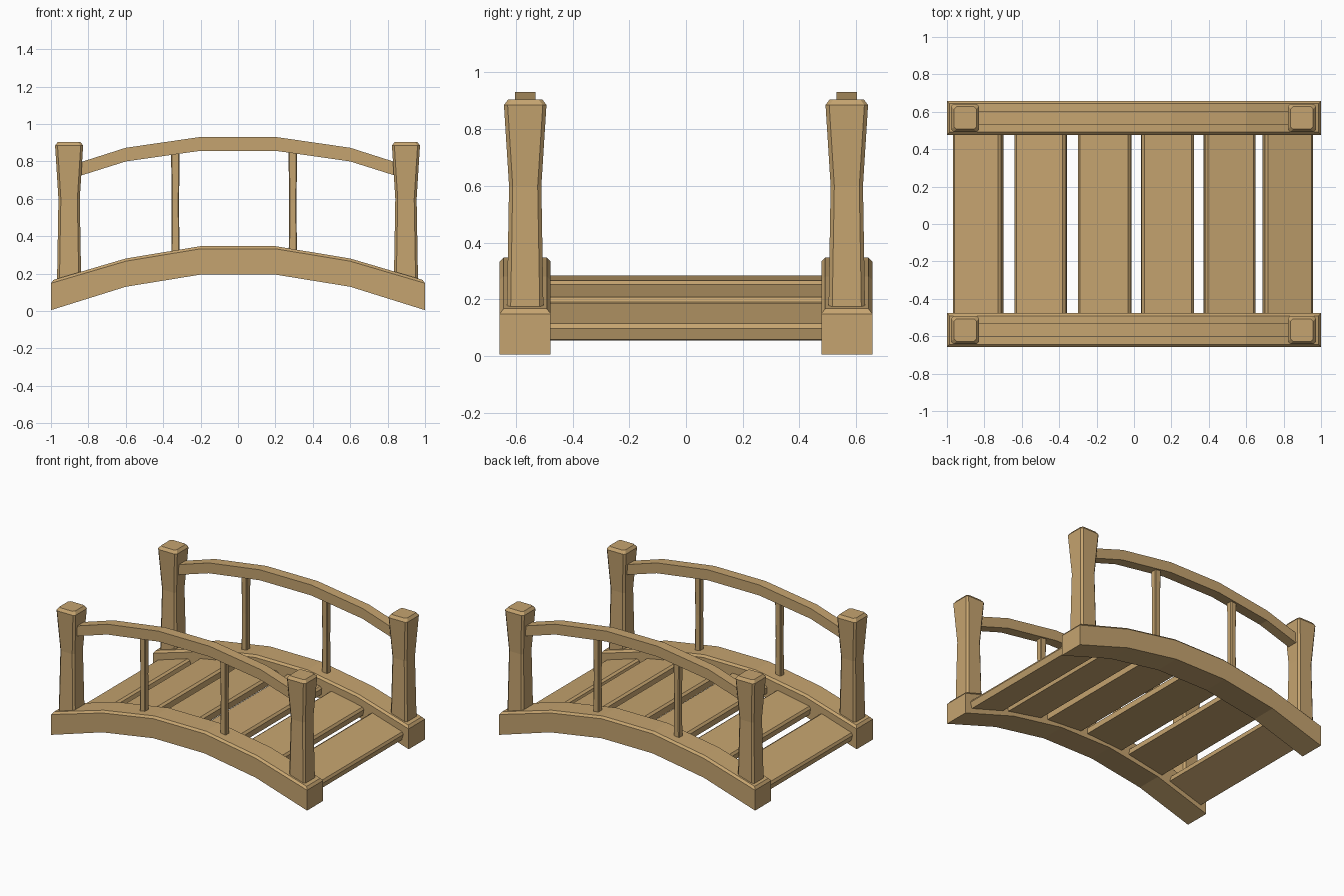
import bpy, bmesh, math
from mathutils import Matrix

if "Cube" in bpy.data.objects:
    bpy.data.objects.remove(bpy.data.objects["Cube"])

wood = bpy.data.materials.new("tan wood")
wood.diffuse_color = (0.56, 0.37, 0.16, 1)
wood.use_nodes = True
wood.node_tree.nodes["Principled BSDF"].inputs["Base Color"].default_value = wood.diffuse_color
SIDE_Y = 0.567


def finish(bm, name):
    bmesh.ops.recalc_face_normals(bm, faces=bm.faces)
    me = bpy.data.meshes.new(name)
    bm.to_mesh(me)
    bm.free()
    me.materials.append(wood)
    ob = bpy.data.objects.new(name, me)
    bpy.context.collection.objects.link(ob)
    return ob


def loft(bm, rings):
    """Skin a list of point rings and cap both ends."""
    vs = [[bm.verts.new(p) for p in r] for r in rings]
    n = len(vs[0])
    for a, b in zip(vs, vs[1:]):
        for i in range(n):
            j = (i + 1) % n
            bm.faces.new((a[i], a[j], b[j], b[i]))
    bm.faces.new(vs[0])
    bm.faces.new(vs[-1])


def arched_beam(name, stations, y, half, chamfer):
    """Beam of (x, bottom, top) stations, mirrored in x; top rim chamfered."""
    full = [(-x, b, t) for x, b, t in reversed(stations)] + stations
    bm = bmesh.new()
    loft(bm, [[(x, y - half, b), (x, y + half, b), (x, y + half, t), (x, y - half, t)]
              for x, b, t in full])
    if chamfer:
        tops = {(round(x, 3), round(t, 3)) for x, b, t in full}
        end = stations[-1][0]
        key = lambda v: (round(v.co.x, 3), round(v.co.z, 3))
        rim = [e for e in bm.edges if all(key(v) in tops for v in e.verts)
               and (abs(e.verts[0].co.x - e.verts[1].co.x) > 0.01
                    or abs(e.verts[0].co.x) > end - 0.01)]
        bmesh.ops.bevel(bm, geom=rim, offset=chamfer, segments=1, affect='EDGES')
    return finish(bm, name)


def post(name, x, y, levels, c):
    """Upright with a corner-cut square section; levels are (z, half width)."""
    rings = []
    for z, h in levels:
        k = h - c
        sec = [(h, -k), (h, k), (k, h), (-k, h), (-h, k), (-h, -k), (-k, -h), (k, -h)]
        rings.append([(x + u, y + v, z) for u, v in sec])
    bm = bmesh.new()
    loft(bm, rings)
    return finish(bm, name)


for s, tag in ((-1, "front"), (1, "back")):
    y = s * SIDE_Y
    # arched side beam and handrail
    arched_beam(tag + "_side_beam",
                [(0.2, 0.195, 0.347), (0.6, 0.13, 0.281), (1.0, 0.005, 0.163)], y, 0.09, 0.014)
    arched_beam(tag + "_handrail",
                [(0.2, 0.857, 0.931), (0.6, 0.80, 0.873), (0.87, 0.715, 0.787)], y, 0.036, 0)
    # flared corner posts
    for x, end in ((-0.903, "left"), (0.898, "right")):
        post(f"{tag}_{end}_post", x, y,
             [(0.12, 0.065), (0.25, 0.063), (0.6, 0.057), (0.885, 0.075), (0.905, 0.06)], 0.013)
    # slim balusters
    for x, end in ((-0.335, "left"), (0.293, "right")):
        post(f"{tag}_{end}_baluster", x, y,
             [(0.29, 0.022), (0.58, 0.020), (0.88, 0.023)], 0.005)

# deck planks, tilted to follow the arch
spans = [(-0.97, -0.70), (-0.64, -0.36), (-0.30, -0.015),
         (0.04, 0.32), (0.375, 0.65), (0.69, 0.96)]
for i, (x0, x1) in enumerate(spans):
    xc = (x0 + x1) / 2
    slope = -0.37 * xc
    w, h, c, L = (x1 - x0) / 2, 0.028, 0.014, 0.52
    sec = [(-w, -h), (w, -h), (w, h - c), (w - c, h), (-w + c, h), (-w, h - c)]
    bm = bmesh.new()
    loft(bm, [[(u, yy, v) for u, v in sec] for yy in (-L, L)])
    zc = 0.35 - 0.19 * xc * xc - 0.097
    bm.transform(Matrix.Translation((xc, 0, zc)) @ Matrix.Rotation(-math.atan(slope), 4, 'Y'))
    finish(bm, f"deck_plank_{i + 1}")
